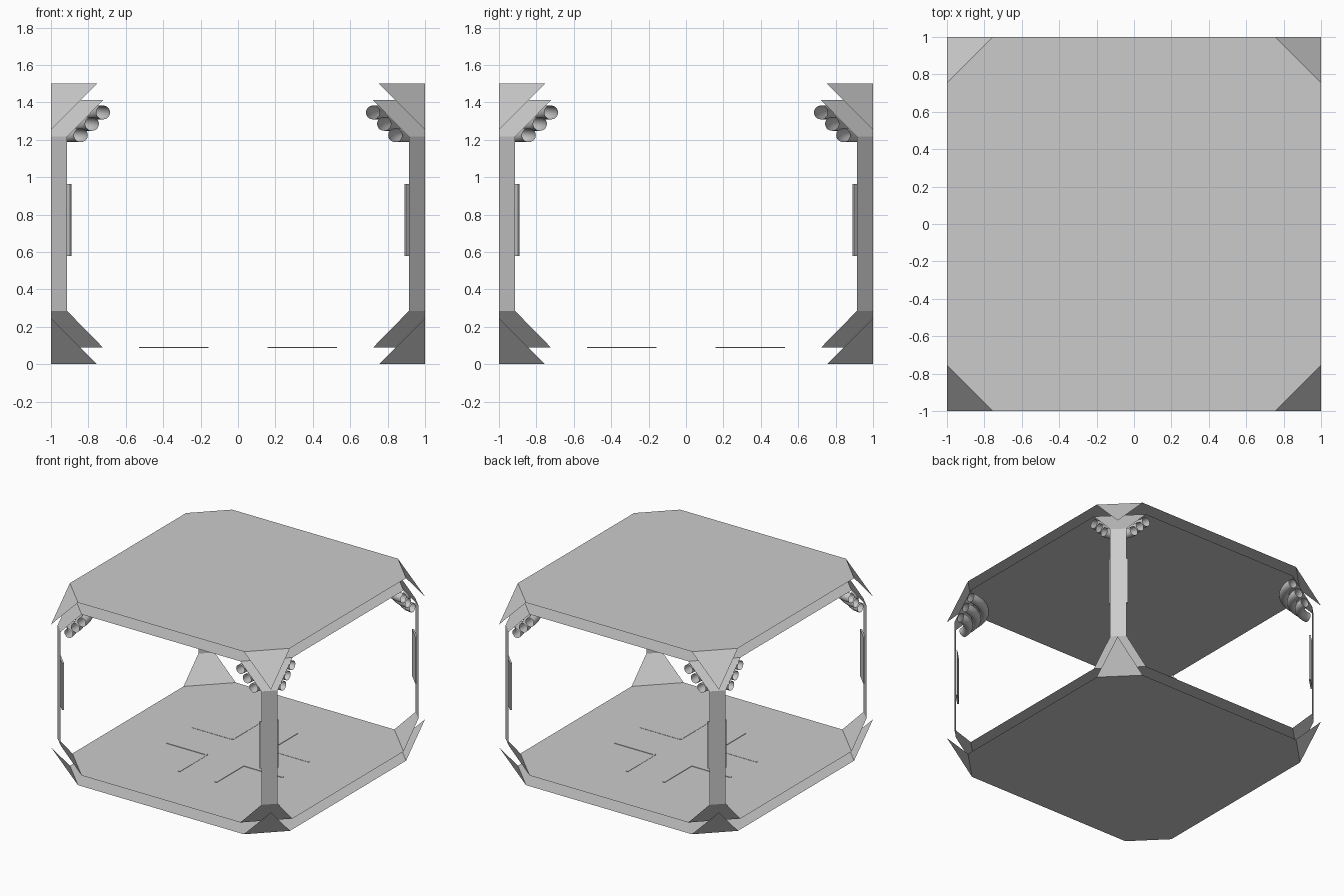
import bpy, bmesh
from math import pi, sin, cos, sqrt
from mathutils import Matrix, Vector

if "Cube" in bpy.data.objects:
    bpy.data.objects.remove(bpy.data.objects["Cube"])

H = 1.5            # overall height
IN = 0.088         # inset of the floor and ceiling sheets
CUT_OUT = 0.246    # corner cut of the outer sheets
CUT_IN = 0.279     # corner cut of the inner sheets
CUT_POST = 0.087   # corner cut of the post
Z_POST = 0.284     # lower end of the post


def make(name, verts, faces, smooth=False):
    me = bpy.data.meshes.new(name)
    me.from_pydata([tuple(v) for v in verts], [], faces)
    me.update()
    ob = bpy.data.objects.new(name, me)
    bpy.context.collection.objects.link(ob)
    if smooth:
        for p in me.polygons:
            p.use_smooth = True
    return ob


def octagon(name, z, c, up):
    a = 1 - c
    pts = [(a, -1), (1, -a), (1, a), (a, 1), (-a, 1), (-1, a), (-1, -a), (-a, -1)]
    idx = list(range(8))
    make(name, [(x, y, z) for x, y in pts], [idx if up else idx[::-1]])


def box(name, size, matrix):
    bm = bmesh.new()
    bmesh.ops.create_cube(bm, size=1, matrix=matrix @ Matrix.Diagonal((*size, 1)))
    me = bpy.data.meshes.new(name)
    bm.to_mesh(me)
    bm.free()
    ob = bpy.data.objects.new(name, me)
    bpy.context.collection.objects.link(ob)
    return ob


# Horizontal sheets: open at the sides
octagon("base_sheet", 0, CUT_OUT, False)
octagon("floor_sheet", IN, CUT_IN, True)
octagon("ceiling_sheet", H - IN, CUT_IN, False)
octagon("roof_sheet", H, CUT_OUT, True)


def chamfer(c, z):
    # ends of a cut across the front left corner
    return [(-1, -1 + c, z), (-1 + c, -1, z)]


def bent_pipe(name, rot, radius, z, r=0.037, segs=14, sides=20):
    # quarter ring around the vertical corner edge, open at both ends
    verts, faces = [], []
    for i in range(segs + 1):
        a = pi / 2 * i / segs
        for j in range(sides):
            b = 2 * pi * j / sides
            d = radius + r * cos(b)
            verts.append(rot @ Vector((-1 + d * cos(a), -1 + d * sin(a), z + r * sin(b))))
    for i in range(segs):
        for j in range(sides):
            k = (j + 1) % sides
            faces.append((i * sides + j, (i + 1) * sides + j,
                          (i + 1) * sides + k, i * sides + k)[::-1])
    make(name, verts, faces, True)


for n in range(4):
    rot = Matrix.Rotation(n * pi / 2, 4, 'Z')

    def place(name, verts):
        make(f"{name}_{n}", [rot @ Vector(v) for v in verts], [list(range(len(verts)))])

    # Post face and sloped brackets
    lo, hi = chamfer(CUT_POST, Z_POST), chamfer(CUT_POST, H - Z_POST)
    flo, fhi = chamfer(CUT_IN, IN), chamfer(CUT_IN, H - IN)
    place("post", [lo[0], lo[1], hi[1], hi[0]])
    place("lower_bracket", [flo[0], flo[1], lo[1], lo[0]])
    place("upper_bracket", [hi[0], hi[1], fhi[1], fhi[0]])

    # Outer triangular corner plates
    b, t = chamfer(CUT_OUT, 0), chamfer(CUT_OUT, H)
    place("base_corner_plate", [b[0], b[1], (-1, -1, CUT_OUT)])
    place("roof_corner_plate", [t[1], t[0], (-1, -1, H - CUT_OUT)])

    # Thin panel on the inside of the post
    d = -1 + CUT_POST / 2 + 0.017 / sqrt(2)
    turn = Matrix.Translation((d, d, 0.77)) @ Matrix.Rotation(-pi / 4, 4, 'Z')
    box(f"post_panel_{n}", (0.142, 0.014, 0.385), rot @ turn)

    # Three stepped pipes bent round the corner
    for i in range(3):
        bent_pipe(f"corner_pipe_{n}_{i}", rot, 0.16 + 0.0595 * i, 1.224 + 0.061 * i)

    # Rails along both sides of one arm of the floor cross
    for s in (-1, 1):
        box(f"cross_rail_{n}_{s}", (0.36, 0.018, 0.006),
            rot @ Matrix.Translation((0.348, s * 0.166, IN + 0.001)))

# Cross-shaped floor hatch
w, e, z = 0.157, 0.527, IN + 0.002
quarter = [(e, -w, z), (e, w, z), (w, w, z)]
pts = [Matrix.Rotation(k * pi / 2, 4, 'Z') @ Vector(p) for k in range(4) for p in quarter]
make("floor_cross", pts, [list(range(12))])
